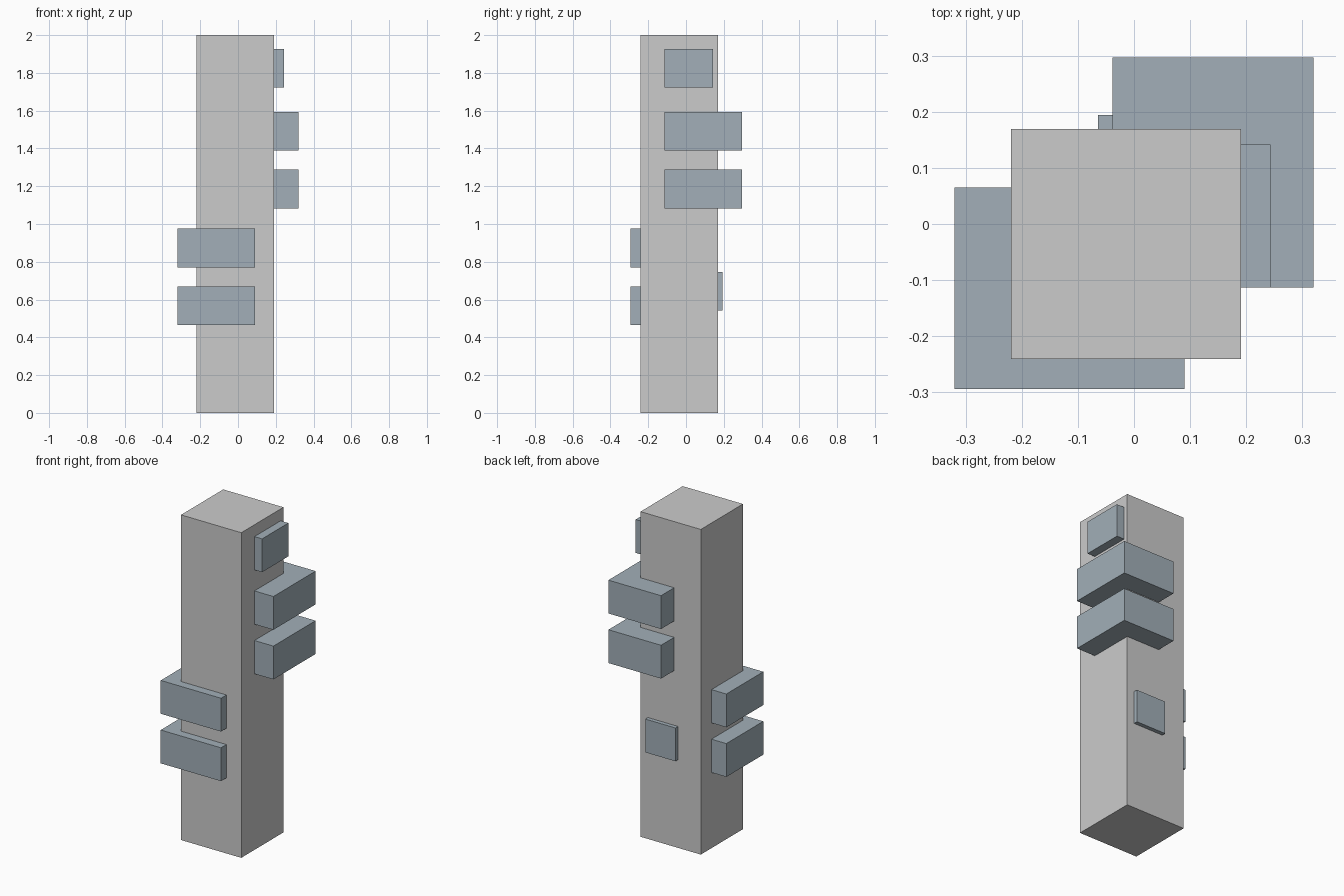
import bpy
from mathutils import Vector

if "Cube" in bpy.data.objects:
    bpy.data.objects.remove(bpy.data.objects["Cube"])


def box(name, lo, hi, color):
    """Axis-aligned box between two corners."""
    lo, hi = Vector(lo), Vector(hi)
    bpy.ops.mesh.primitive_cube_add(size=1, location=(lo + hi) / 2)
    obj = bpy.context.object
    obj.name = name
    obj.scale = hi - lo
    bpy.ops.object.transform_apply(location=False, rotation=False, scale=True)
    if color:
        obj.data.materials.append(color)
    return obj


blue_grey = bpy.data.materials.new("blue_grey")
blue_grey.diffuse_color = (0.36, 0.43, 0.48, 1)
blue_grey.use_nodes = True
blue_grey.node_tree.nodes["Principled BSDF"].inputs["Base Color"].default_value = blue_grey.diffuse_color
H = 0.205  # height shared by every shelf block

# Square trunk
box("trunk", (-0.219, -0.241, 0), (0.191, 0.169, 2), None)

# Stacked shelves wrapping the back right corner
for i, z in enumerate((1.083, 1.388)):
    box(f"upper_shelf_{i + 1}", (-0.038, -0.113, z), (0.32, 0.297, z + H), blue_grey)

# Stacked shelves wrapping the front left corner
for i, z in enumerate((0.465, 0.77)):
    box(f"lower_shelf_{i + 1}", (-0.32, -0.294, z), (0.09, 0.065, z + H), blue_grey)

# Small shelves set into the right and back faces
box("right_small_shelf", (0.09, -0.113, 1.722), (0.243, 0.142, 1.722 + H), blue_grey)
box("back_small_shelf", (-0.064, 0.09, 0.542), (0.141, 0.194, 0.542 + H), blue_grey)
